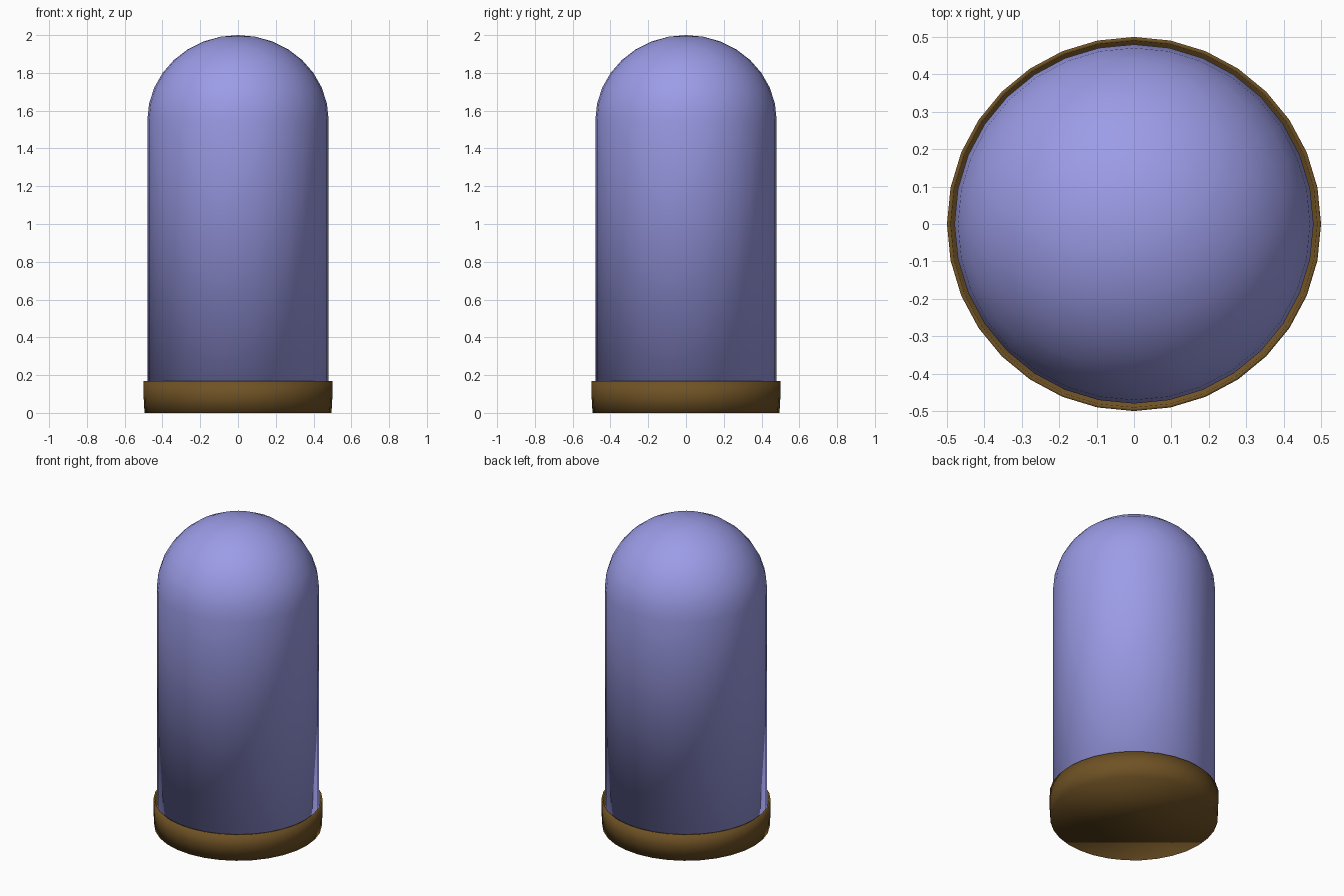
import bpy, bmesh, math

if "Cube" in bpy.data.objects:
    bpy.data.objects.remove(bpy.data.objects["Cube"])

SIDES = 32

def material(name, rgb):
    m = bpy.data.materials.new(name)
    m.diffuse_color = (*rgb, 1)
    m.use_nodes = True
    m.node_tree.nodes["Principled BSDF"].inputs["Base Color"].default_value = m.diffuse_color
    return m

def lathe(name, profile, mat):
    """Revolve (radius, z) points, bottom first; radius 0 gives a pole."""
    bm = bmesh.new()
    rings = []
    for r, z in profile:
        n = 1 if r == 0 else SIDES
        rings.append([bm.verts.new((r * math.cos(2 * math.pi * i / SIDES),
                                    r * math.sin(2 * math.pi * i / SIDES), z))
                      for i in range(n)])
    for a, b in zip(rings, rings[1:]):
        for i in range(SIDES):
            j = (i + 1) % SIDES
            quad = [a[i % len(a)], a[j % len(a)], b[j % len(b)], b[i % len(b)]]
            bm.faces.new(list(dict.fromkeys(quad)))
    # close any open end with a flat cap
    for ring in (rings[0], rings[-1]):
        if len(ring) > 1:
            bm.faces.new(ring)
    bmesh.ops.recalc_face_normals(bm, faces=bm.faces)
    for f in bm.faces:
        f.smooth = True
    mesh = bpy.data.meshes.new(name)
    bm.to_mesh(mesh)
    bm.free()
    mesh.materials.append(mat)
    obj = bpy.data.objects.new(name, mesh)
    bpy.context.collection.objects.link(obj)
    return obj

# Shallow wooden tray with a raised lip
lathe("wooden_base", [(0.495, 0), (0.50, 0.09), (0.50, 0.17), (0.49, 0.17), (0.482, 0.12)],
      material("wood", (0.16, 0.085, 0.018)))

# Dome cover: straight wall and rounded top
R, WALL_TOP = 0.48, 1.55
dome = [(R, 0.12)]
for k in range(8):
    a = math.radians(11.25 * k)
    dome.append((R * math.cos(a), WALL_TOP + (2 - WALL_TOP) * math.sin(a)))
dome.append((0, 2))
lathe("glass_dome", dome, material("glass", (0.33, 0.33, 0.8)))
